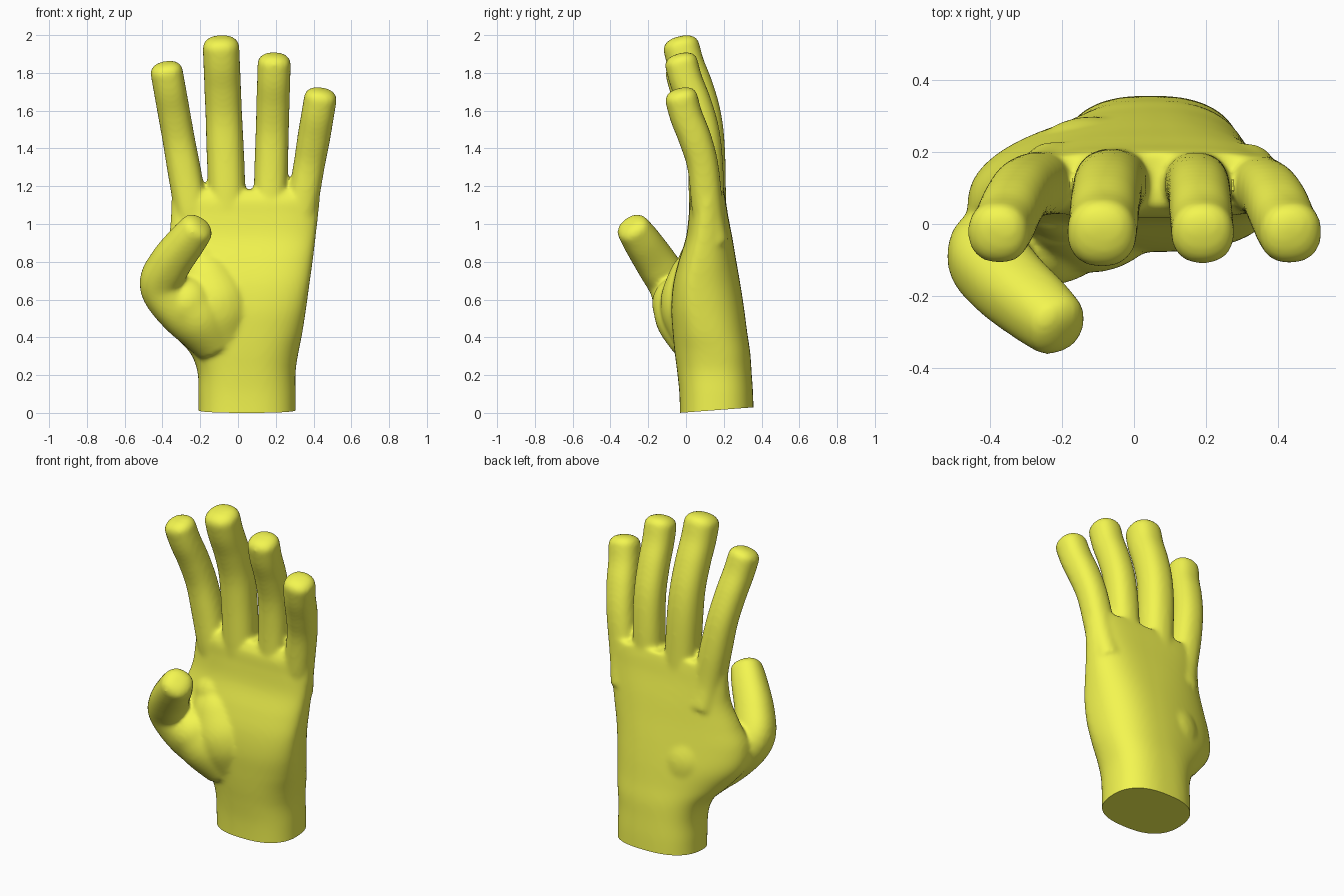
import bpy, bmesh
from math import cos, sin, pi
from mathutils import Vector

if "Cube" in bpy.data.objects:
    bpy.data.objects.remove(bpy.data.objects["Cube"])

bm = bmesh.new()
SIDES = 32


def spow(v, p):
    return abs(v) ** p * (1 if v >= 0 else -1)


def loft(rings):
    """Skin a list of point rings into a closed solid."""
    vr = [[bm.verts.new(p) for p in ring] for ring in rings]
    for a, b in zip(vr, vr[1:]):
        for i in range(len(a)):
            j = (i + 1) % len(a)
            bm.faces.new((a[i], a[j], b[j], b[i]))
    bm.faces.new(vr[0][::-1])
    bm.faces.new(vr[-1])


def interp(table, t):
    """Smooth interpolation through rows whose first entry is the parameter."""
    n = len(table)
    for i in range(n - 1):
        a, b = table[i], table[i + 1]
        if t <= b[0] or i == n - 2:
            p, q = table[max(i - 1, 0)], table[min(i + 2, n - 1)]
            h = b[0] - a[0]
            u = (t - a[0]) / h
            out = []
            for k in range(1, len(a)):
                m0 = (b[k] - p[k]) / (b[0] - p[0]) * h
                m1 = (q[k] - a[k]) / (q[0] - a[0]) * h
                out.append((2*u**3 - 3*u*u + 1) * a[k] + (u**3 - 2*u*u + u) * m0
                           + (3*u*u - 2*u**3) * b[k] + (u**3 - u*u) * m1)
            return out


def tube(path, power=0.88, cap=0.6):
    """Tube through (x, y, z, radius) points with a rounded blunt end."""
    rows = [(i, *p) for i, p in enumerate(path)]
    n = (len(path) - 1) * 6
    pts = [interp(rows, i / 6) for i in range(n + 1)]
    centres = [Vector(p[:3]) for p in pts]
    radii = [p[3] for p in pts]
    end, r = centres[-1].copy(), radii[-1]
    d = (centres[-1] - centres[-2]).normalized()
    for k in range(1, 8):
        a = k / 8 * pi / 2
        centres.append(end + d * r * cap * sin(a))
        radii.append(r * cos(a) ** 0.8)
    rings = []
    for i, c in enumerate(centres):
        t = (centres[min(i + 1, len(centres) - 1)] - centres[max(i - 1, 0)]).normalized()
        side = Vector((1, 0, 0))
        side = (side - t * side.dot(t)).normalized()
        up = t.cross(side)
        ring = []
        for s in range(SIDES):
            a = 2 * pi * s / SIDES
            ring.append(c + radii[i] * (side * spow(cos(a), power) + up * spow(sin(a), power)))
        rings.append(ring)
    loft(rings)


# Wrist and palm: z, left x, right x, front y, back y, edge y, left/right squareness
PALM = [(-0.10, -0.21, 0.305, -0.03, 0.36, 0.16, 0.78, 0.78),
        (0.10, -0.21, 0.305, -0.035, 0.355, 0.16, 0.78, 0.78),
        (0.22, -0.215, 0.305, -0.047, 0.347, 0.155, 0.8, 0.78),
        (0.32, -0.255, 0.32, -0.06, 0.34, 0.14, 0.9, 0.76),
        (0.42, -0.35, 0.34, -0.07, 0.325, 0.10, 1.05, 0.75),
        (0.55, -0.45, 0.36, -0.078, 0.308, 0.06, 1.1, 0.72),
        (0.68, -0.46, 0.378, -0.068, 0.288, 0.05, 1.1, 0.7),
        (0.80, -0.415, 0.395, -0.04, 0.267, 0.07, 1.0, 0.66),
        (0.93, -0.368, 0.411, 0.0, 0.245, 0.09, 0.85, 0.62),
        (1.05, -0.355, 0.425, 0.015, 0.222, 0.105, 0.74, 0.58),
        (1.13, -0.352, 0.433, 0.022, 0.21, 0.11, 0.7, 0.56),
        (1.18, -0.345, 0.434, 0.05, 0.2, 0.115, 0.7, 0.56)]
rings = []
for i in range(53):
    z = -0.10 + 1.28 * i / 52
    xl, xr, yf, yb, ye, pl, pr = interp(PALM, z)
    xm = 0.045
    ring = []
    for s in range(64):
        a = 2 * pi * s / 64
        c = spow(cos(a), pr if cos(a) > 0 else pl)
        v = spow(sin(a), 0.85)
        ring.append((xm + c * ((xr - xm) if c > 0 else (xm - xl)),
                     ye + v * ((yb - ye) if v > 0 else (ye - yf)), z))
    rings.append(ring)
loft(rings)

# Fingers: base x at z 1.2, tip x, tip z, base radius, tip radius
BEND = [(0.055, -0.025), (0.15, 0.001), (0.27, 0.048), (0.42, 0.09), (0.60, 0.108)]
for bx, tx, top, rb, r in [(-0.27, -0.388, 1.862, 0.089, 0.086),
                           (-0.06, -0.092, 1.992, 0.099, 0.097),
                           (0.173, 0.193, 1.907, 0.089, 0.088),
                           (0.358, 0.446, 1.722, 0.083, 0.087)]:
    path = [(bx + (tx - bx) * (z - 1.2) / (top - 1.2), y, z, rb if z < 1.4 else r)
            for z, y in [(0.9, 0.145), (1.05, 0.117)]
            + [(top - d, y) for d, y in BEND[::-1] if top - d > 1.15]]
    tube(path)

# Thumb and the fleshy mound at its base
tube([(-0.12, 0.05, 0.38, 0.11), (-0.29, -0.03, 0.53, 0.125), (-0.405, -0.08, 0.67, 0.115),
      (-0.36, -0.155, 0.79, 0.11), (-0.27, -0.235, 0.91, 0.1), (-0.22, -0.278, 0.972, 0.09)])
tube([(-0.04, 0.09, 0.34, 0.14), (-0.09, 0.09, 0.47, 0.203), (-0.13, 0.08, 0.60, 0.216),
      (-0.17, 0.08, 0.72, 0.175), (-0.20, 0.09, 0.80, 0.13)], power=1.0, cap=0.9)
tube([(-0.11, 0.05, 0.36, 0.12), (-0.20, 0.0, 0.49, 0.155), (-0.27, -0.03, 0.58, 0.15)],
     power=1.0, cap=0.9)

mesh = bpy.data.meshes.new("hand")
bmesh.ops.recalc_face_normals(bm, faces=bm.faces[:])
bm.to_mesh(mesh)
bm.free()
hand = bpy.data.objects.new("hand", mesh)
bpy.context.collection.objects.link(hand)
bpy.context.view_layer.objects.active = hand
hand.select_set(True)

# Fuse the parts into one skin and soften the joins
rm = hand.modifiers.new("fuse", 'REMESH')
rm.mode = 'VOXEL'
rm.voxel_size = 0.011
sm = hand.modifiers.new("soften", 'SMOOTH')
sm.factor = 0.5
sm.iterations = 14
for name in ("fuse", "soften"):
    bpy.ops.object.modifier_apply(modifier=name)

# Cut the wrist off with a slightly tilted flat base
bm = bmesh.new()
bm.from_mesh(hand.data)
cut = bmesh.ops.bisect_plane(bm, geom=bm.verts[:] + bm.edges[:] + bm.faces[:],
                             plane_co=(0, -0.035, 0), plane_no=(0, -0.075, 1), clear_inner=True)
edges = [e for e in cut["geom_cut"] if isinstance(e, bmesh.types.BMEdge)]
bmesh.ops.contextual_create(bm, geom=edges)
bmesh.ops.recalc_face_normals(bm, faces=bm.faces[:])
bm.to_mesh(hand.data)
bm.free()
bpy.ops.object.shade_smooth_by_angle(angle=0.7)

mat = bpy.data.materials.new("yellow")
mat.diffuse_color = (0.90, 0.92, 0.08, 1)
mat.use_nodes = True
mat.node_tree.nodes["Principled BSDF"].inputs["Base Color"].default_value = mat.diffuse_color
hand.data.materials.clear()
hand.data.materials.append(mat)
